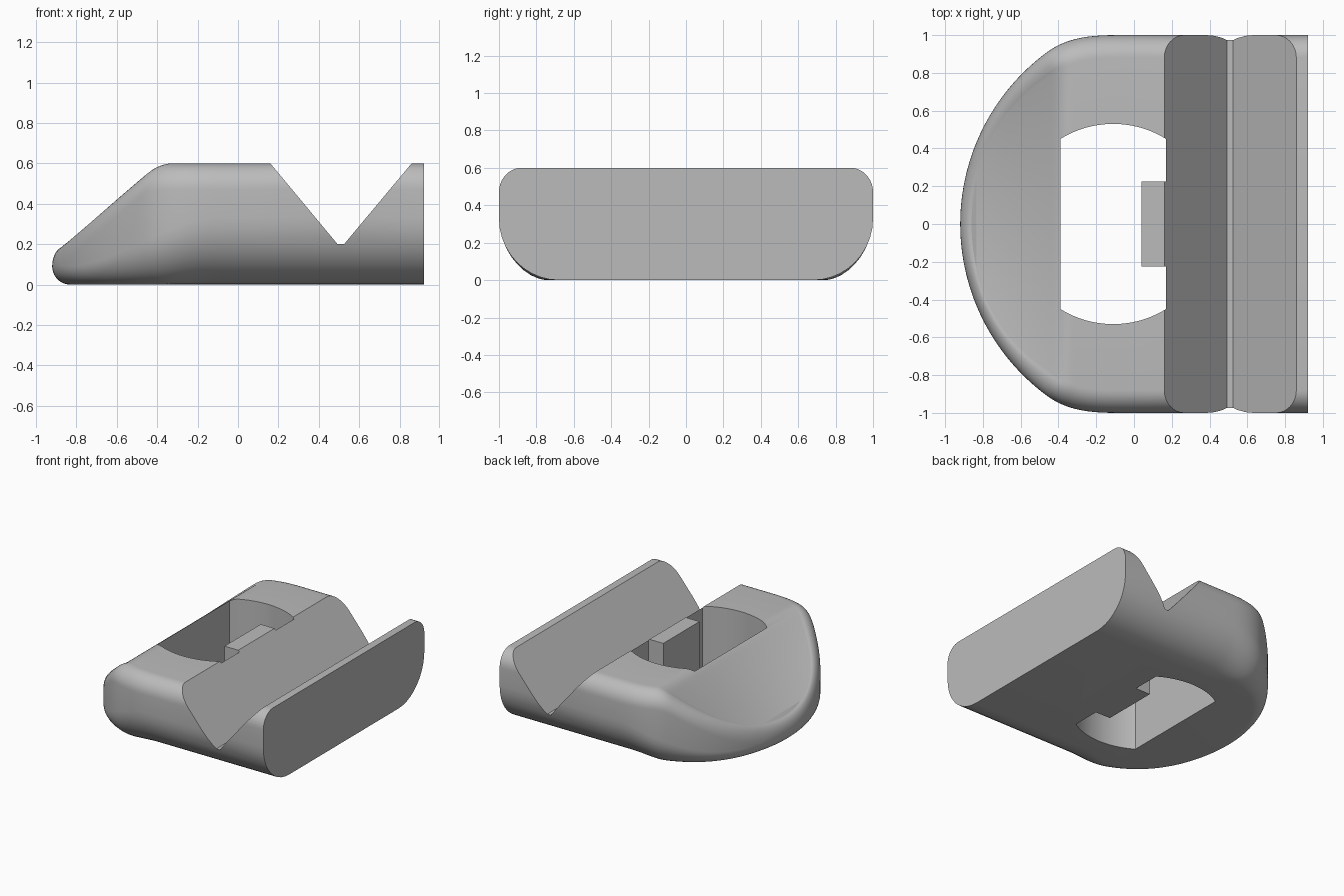
import bpy, bmesh, math
from mathutils import Vector

cube = bpy.data.objects.get("Cube")
if cube:
    bpy.data.objects.remove(cube)

grey = bpy.data.materials.new("plain grey")
grey.use_nodes = True
grey.diffuse_color = (0.5, 0.5, 0.5, 1)
grey.node_tree.nodes["Principled BSDF"].inputs["Base Color"].default_value = (0.5, 0.5, 0.5, 1)


def add_object(name, bm):
    bmesh.ops.recalc_face_normals(bm, faces=bm.faces)
    mesh = bpy.data.meshes.new(name)
    bm.to_mesh(mesh)
    bm.free()
    mesh.materials.append(grey)
    obj = bpy.data.objects.new(name, mesh)
    bpy.context.collection.objects.link(obj)
    return obj


def smooth_min(a, b, k):
    h = max(k - abs(a - b), 0) / k
    return min(a, b) - h * h * k / 4


def ease(x, lo, hi):
    t = min(max((x - lo) / (hi - lo), 0), 1)
    return t * t * (3 - 2 * t)


# Plan outline: curved nose running into straight sides
CENTRE, RADIUS, END = 0.21, 1.13, 0.92


def plan(x):
    return smooth_min(1, math.sqrt(max(RADIUS ** 2 - (x - CENTRE) ** 2, 0)), 0.09)


def roof(x):
    return smooth_min(0.6, 0.17 + 0.85 * (x + 0.88), 0.04)


half = []
for i in range(1, 61):
    x = CENTRE - RADIUS * math.cos(math.radians(i * 1.2))
    d = 0.002
    slope = (plan(x + d) - plan(x - d)) / (2 * d) if i > 3 else 1 / math.tan(math.radians(i * 1.2))
    half.append((Vector((x, plan(x))), Vector((-slope, 1)).normalized()))
half += [(Vector((x, 1)), Vector((0, 1))) for x in (-0.1, -0.04, 0.05, END)]
mirrored = [(Vector((p.x, -p.y)), Vector((n.x, -n.y))) for p, n in reversed(half)]
outline = mirrored + [(Vector((CENTRE - RADIUS, 0)), Vector((-1, 0)))] + half

# Rounded rim section swept round the outline
STEPS = 10
bm = bmesh.new()
rows = []
for p, n in outline:
    side = ease(p.x, -0.85, -0.1)
    low_z, low_in = 0.09 + 0.24 * side, 0.09 + 0.23 * side
    high_in = 0.06 + 0.06 * ease(p.x, -0.9, -0.4)
    top = roof((p - n * high_in).x)
    high_z = min(0.13, top - low_z)
    row = []
    for i in range(STEPS + 1):
        a = math.pi / 2 * i / STEPS
        q = p - n * low_in * (1 - math.sin(a))
        row.append((q, low_z * (1 - math.cos(a))))
    for i in range(STEPS + 1):
        a = math.pi / 2 * i / STEPS
        q = p - n * high_in * (1 - math.cos(a))
        row.append((q, top - high_z * (1 - math.sin(a))))
    rows.append([bm.verts.new((q.x, q.y, z)) for q, z in row])

for a, b in zip(rows, rows[1:]):
    for j in range(len(a) - 1):
        bm.faces.new((a[j], b[j], b[j + 1], a[j + 1]))

# Floor, roof and flat end
last = len(rows) - 1
middle = last // 2
for level in (0, -1):
    for i in range(middle):
        ring = [rows[i][level], rows[i + 1][level], rows[last - i - 1][level], rows[last - i][level]]
        bm.faces.new(list(dict.fromkeys(ring)))
bm.faces.new(rows[0] + rows[-1][::-1])
bmesh.ops.remove_doubles(bm, verts=bm.verts, dist=0.0002)
body = add_object("clamp_body", bm)


def prism(name, points, axis, lo, hi):
    bm = bmesh.new()
    place = (lambda u, v, w: (u, w, v)) if axis == "y" else (lambda u, v, w: (u, v, w))
    ends = [[bm.verts.new(place(u, v, w)) for u, v in points] for w in (lo, hi)]
    for end in ends:
        bm.faces.new(end)
    for i in range(len(points)):
        j = (i + 1) % len(points)
        bm.faces.new((ends[0][i], ends[0][j], ends[1][j], ends[1][i]))
    obj = add_object(name, bm)
    obj.hide_render = True
    return obj


# V groove across the top
groove = prism("groove_cutter", [(0.077, 0.7), (0.493, 0.2), (0.525, 0.2), (0.943, 0.7)], "y", -1.2, 1.2)

# Through opening with bowed ends and a tongue on one side
X0, BOW, REACH = -0.11, 0.53, 0.28
spread = math.asin(REACH / BOW)
arc = [spread * (1 - i / 12) for i in range(25)]
opening = [(X0 + BOW * math.sin(a), BOW * math.cos(a)) for a in arc]
opening += [(x, -y) for x, y in reversed(opening)]
opening += [(X0 + REACH, -0.225), (0.04, -0.225), (0.04, 0.225), (X0 + REACH, 0.225)]
hole = prism("opening_cutter", opening, "z", -0.2, 0.8)

bpy.context.view_layer.objects.active = body
body.select_set(True)
for cutter in (groove, hole):
    cut = body.modifiers.new("cut", "BOOLEAN")
    cut.operation = "DIFFERENCE"
    cut.solver = "EXACT"
    cut.object = cutter
    bpy.ops.object.modifier_apply(modifier=cut.name)
    bpy.data.objects.remove(cutter)

bpy.ops.object.select_all(action="DESELECT")
body.select_set(True)
bpy.ops.object.shade_smooth_by_angle(angle=math.radians(30))
